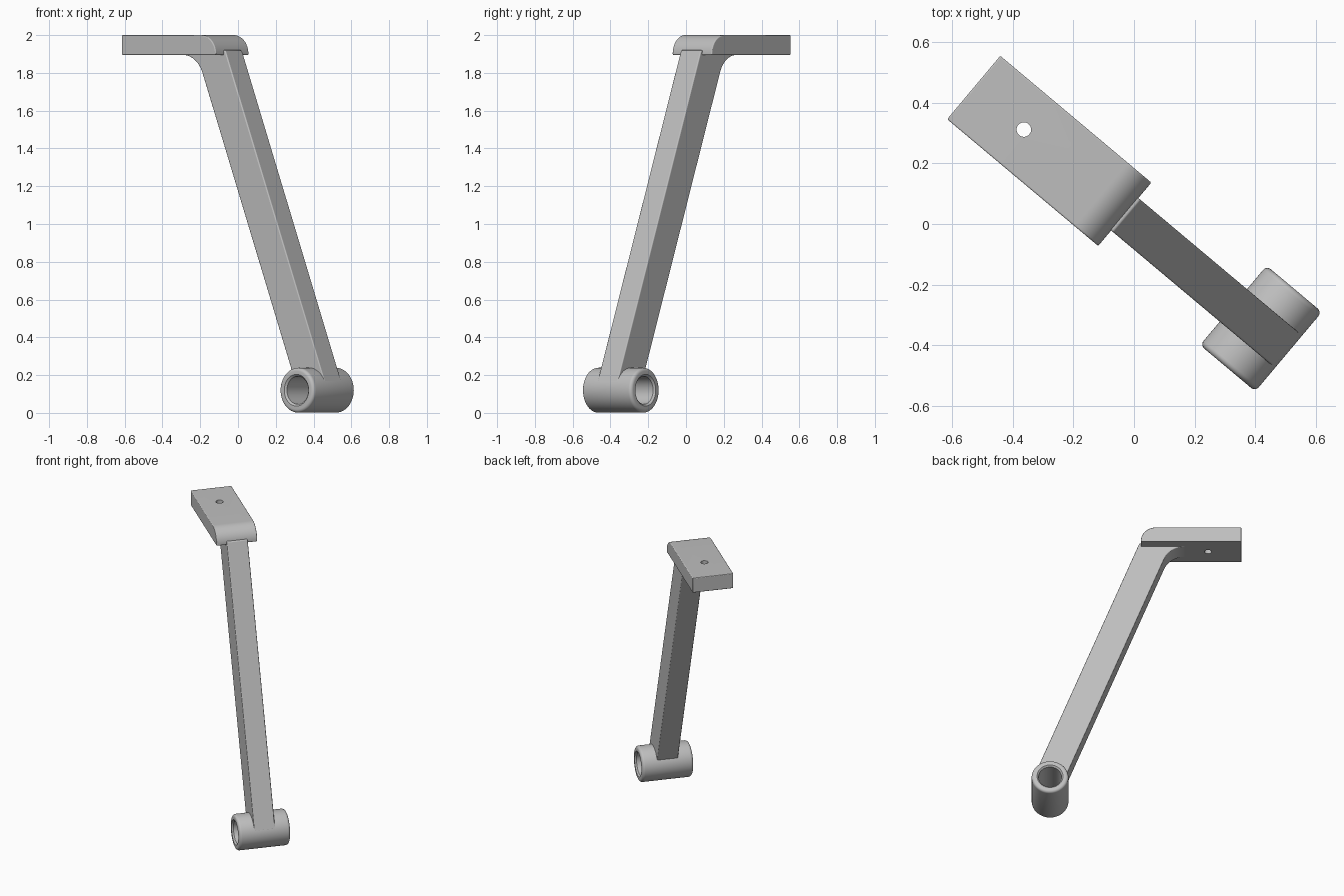
import bpy, bmesh
from math import radians, sin, cos, pi, atan2
from mathutils import Matrix, Vector

cube = bpy.data.objects.get("Cube")
if cube:
    bpy.data.objects.remove(cube, do_unlink=True)

TURN = Matrix.Rotation(radians(-40), 4, 'Z')
MID = 0.005                      # centre plane of the bracket

grey = bpy.data.materials.new("plain grey")
grey.use_nodes = True
COLOUR = (0.52, 0.52, 0.52, 1)
grey.diffuse_color = COLOUR
grey.node_tree.nodes["Principled BSDF"].inputs["Base Color"].default_value = COLOUR


def finish(name, bm):
    bmesh.ops.recalc_face_normals(bm, faces=bm.faces)
    me = bpy.data.meshes.new(name)
    bm.to_mesh(me)
    bm.free()
    me.materials.append(grey)
    ob = bpy.data.objects.new(name, me)
    ob.matrix_world = TURN
    bpy.context.collection.objects.link(ob)
    return ob


def arc(cx, cz, r, a0, a1, n):
    return [(cx + r * cos(a0 + (a1 - a0) * i / n), cz + r * sin(a0 + (a1 - a0) * i / n))
            for i in range(n + 1)]


def extrude_profile(name, pts, width):
    bm = bmesh.new()
    face = bm.faces.new([bm.verts.new((x, MID - width / 2, z)) for x, z in pts])
    ext = bmesh.ops.extrude_face_region(bm, geom=[face])
    moved = [g for g in ext["geom"] if isinstance(g, bmesh.types.BMVert)]
    bmesh.ops.translate(bm, verts=moved, vec=(0, width, 0))
    return finish(name, bm)


def bevel(ob, width):
    mod = ob.modifiers.new("rounded edges", 'BEVEL')
    mod.width = width
    mod.segments = 3
    mod.limit_method = 'ANGLE'
    mod.angle_limit = radians(40)


def smooth(ob):
    bpy.ops.object.select_all(action='DESELECT')
    ob.select_set(True)
    bpy.context.view_layer.objects.active = ob
    bpy.ops.object.shade_smooth_by_angle(angle=radians(35))


# Mounting plate with a rounded nose and a screw hole
BOTTOM, TOP, NOSE = 1.895, 2.0, 0.1
END = -0.044
plate = extrude_profile("mounting_plate",
                        [(-0.695, BOTTOM), (END, BOTTOM)]
                        + arc(END - NOSE, TOP - NOSE, NOSE, 0, pi / 2, 14)
                        + [(-0.695, TOP)], 0.273)
bevel(plate, 0.01)
bm = bmesh.new()
bmesh.ops.create_cone(bm, cap_ends=True, segments=32, radius1=0.024, radius2=0.024, depth=0.4,
                      matrix=Matrix.Translation((-0.479, MID, TOP)))
cutter = finish("screw_hole_cutter", bm)
cutter.hide_render = True
cutter.hide_set(True)
cutter.display_type = 'WIRE'
hole = plate.modifiers.new("screw hole", 'BOOLEAN')
hole.object = cutter
hole.solver = 'EXACT'
smooth(plate)

# Pivot tube, lathed around the cross axis
PIVOT = Vector((0.543, 0, 0.12))
OUTER, INNER, HALF, ROUND, CHAMFER = 0.119, 0.074, 0.171, 0.018, 0.01
rim = arc(OUTER - ROUND, HALF - ROUND, ROUND, 0, pi / 2, 5)
rim += [(INNER + CHAMFER, HALF), (INNER, HALF - CHAMFER)]
section = rim + [(r, -y) for r, y in reversed(rim)]
bm = bmesh.new()
ring = [bm.verts.new((PIVOT.x + r, MID + y, PIVOT.z)) for r, y in section]
edges = [bm.edges.new((ring[i], ring[(i + 1) % len(ring)])) for i in range(len(ring))]
bmesh.ops.spin(bm, geom=ring + edges, cent=PIVOT, axis=(0, 1, 0), angle=2 * pi, steps=64)
bmesh.ops.remove_doubles(bm, verts=bm.verts, dist=0.0001)
smooth(finish("pivot_tube", bm))

# Slanted arm: tangent to the tube at its outer side, filleted under the plate
SLOPE = 0.392
lean = atan2(SLOPE, 1)
tangent = (PIVOT.x + OUTER * cos(lean), PIVOT.z + OUTER * sin(lean))


def outer_edge(z):
    return tangent[0] + (tangent[1] - z) * SLOPE


THICK = 0.206
FILLET = 0.147
# fillet centre sits left of the arm and below the plate
cz = BOTTOM - FILLET
cx = outer_edge(cz) - THICK - FILLET / cos(lean)
core = 0.1
start = lean + radians(8)
stop = radians(150)
bottom_z = PIVOT.z + core * sin(stop)
pts = [(outer_edge(1.92), 1.92), tangent]
pts += arc(PIVOT.x, PIVOT.z, core, start, stop, 10)
pts += [(outer_edge(bottom_z) - THICK, bottom_z)] if outer_edge(bottom_z) - THICK < pts[-1][0] else []
pts += arc(cx, cz, FILLET, lean, pi / 2, 12)
pts += [(cx, 1.92)]
arm = extrude_profile("slanted_arm", pts, 0.14)
bevel(arm, 0.01)
smooth(arm)
